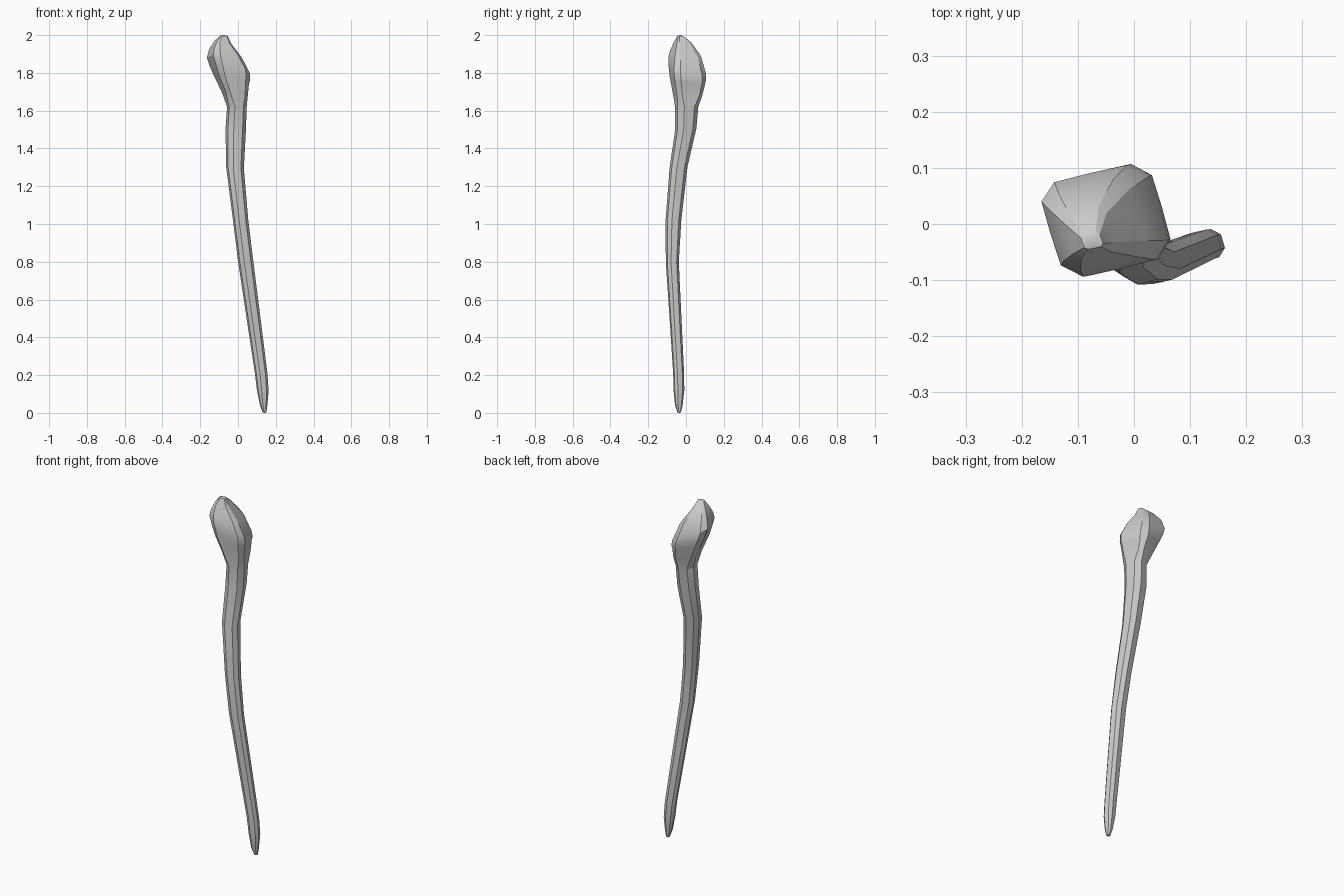
import bpy, bmesh, math

if "Cube" in bpy.data.objects:
    bpy.data.objects.remove(bpy.data.objects["Cube"])

# Each ring: x min, x max, y min, y max, centre height, tilt along x, tilt along y
SHAFT = [
    (0.130, 0.150, -0.045, -0.027, 0.002, 0.0, 0),
    (0.116, 0.155, -0.058, -0.018, 0.04, -0.1, 0),
    (0.100, 0.162, -0.066, -0.009, 0.12, -0.1, 0),
    (0.089, 0.156, -0.068, -0.010, 0.21, -0.1, 0),
    (0.045, 0.120, -0.087, -0.024, 0.50, -0.1, 0),
    (0.000, 0.082, -0.107, -0.038, 0.80, -0.1, 0),
    (-0.027, 0.055, -0.108, -0.025, 1.02, -0.1, 0),
    (-0.063, 0.031, -0.087, 0.008, 1.30, -0.1, 0.1),
    (-0.066, 0.042, -0.058, 0.055, 1.50, 0, 0.1),
    (-0.058, 0.046, -0.058, 0.065, 1.62, 0, 0),
]
HEAD = [
    (-0.086, 0.052, -0.071, 0.087, 1.69, -0.15, -0.05),
    (-0.130, 0.058, -0.087, 0.102, 1.765, -0.3, -0.1),
    (-0.150, 0.065, -0.092, 0.107, 1.80, -0.4, -0.2),
    (-0.165, 0.062, -0.094, 0.105, 1.84, -0.43, -0.25),
    (-0.152, 0.020, -0.083, 0.080, 1.905, -0.3, -0.1),
    (-0.123, -0.035, -0.063, 0.030, 1.962, -0.2, 0),
    (-0.095, -0.055, -0.045, -0.015, 1.996, 0, 0),
]


def section(chamfer, middle):
    """Squarish section with cut corners, turned 15 degrees, scaled to +-1."""
    pts = []
    for k in range(4):
        corner = math.radians(60 + 90 * k)
        for da, r in ((-chamfer, 1.0), (chamfer, 1.0), (45, middle)):
            a = corner + math.radians(da)
            pts.append((r * math.cos(a), r * math.sin(a)))
    mx = max(abs(p[0]) for p in pts)
    my = max(abs(p[1]) for p in pts)
    return [(x / mx, y / my) for x, y in pts]


def add_ring(bm, spec, shape):
    x0, x1, y0, y1, z, sx, sy = spec
    cx, cy, rx, ry = (x0 + x1) / 2, (y0 + y1) / 2, (x1 - x0) / 2, (y1 - y0) / 2
    return [bm.verts.new((cx + u * rx, cy + v * ry, z + u * rx * sx + v * ry * sy))
            for u, v in shape]


# Club: one skin lofted from the pointed foot to the knobbed head
bm = bmesh.new()
rings = [add_ring(bm, s, section(19, 0.91)) for s in SHAFT]
rings += [add_ring(bm, s, section(11, 0.84)) for s in HEAD]
for a, b in zip(rings, rings[1:]):
    n = len(a)
    for i in range(n):
        j = (i + 1) % n
        bm.faces.new((a[i], a[j], b[j], b[i]))

# Closed ends
for ring, tip in ((rings[0][::-1], (0.14, -0.036, 0.0)), (rings[-1], (-0.075, -0.03, 2.0))):
    v = bm.verts.new(tip)
    for i in range(len(ring)):
        bm.faces.new((ring[i], ring[(i + 1) % len(ring)], v))

bmesh.ops.recalc_face_normals(bm, faces=bm.faces)
mesh = bpy.data.meshes.new("club")
bm.to_mesh(mesh)
bm.free()
club = bpy.data.objects.new("club", mesh)
bpy.context.collection.objects.link(club)

# Soft bulges, sharp ridges
bpy.context.view_layer.objects.active = club
club.select_set(True)
bpy.ops.object.shade_smooth_by_angle(angle=math.radians(25))
